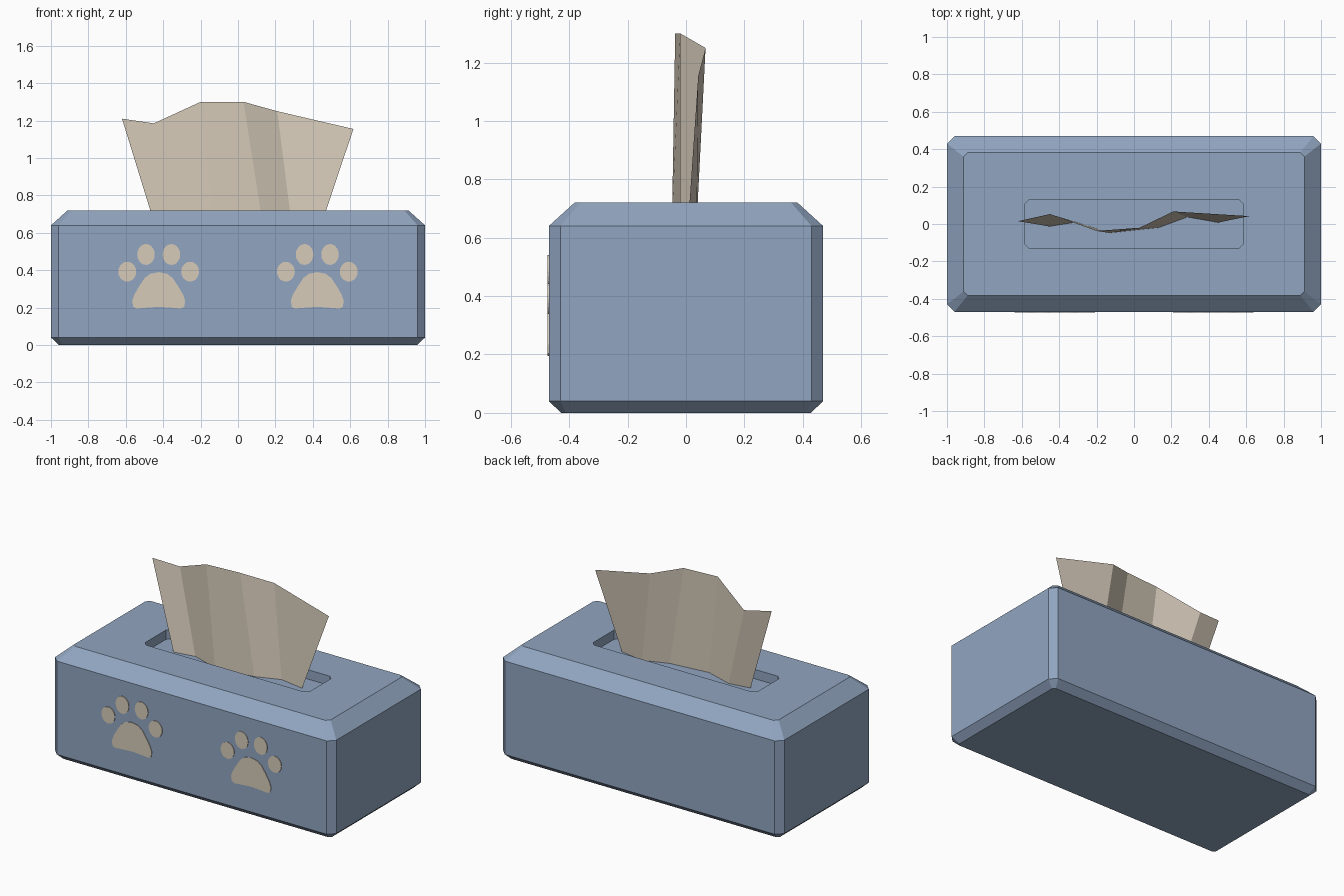
import bpy, bmesh, math

if "Cube" in bpy.data.objects:
    bpy.data.objects.remove(bpy.data.objects["Cube"])


def material(name, rgb):
    m = bpy.data.materials.new(name)
    m.diffuse_color = (*rgb, 1)
    m.use_nodes = True
    m.node_tree.nodes["Principled BSDF"].inputs["Base Color"].default_value = m.diffuse_color
    return m


BLUE = material("dusty blue", (0.283, 0.376, 0.527))
CREAM = material("warm cream", (0.672, 0.597, 0.491))


def finish(bm, name, mat, recalc=True):
    if recalc:
        bmesh.ops.recalc_face_normals(bm, faces=bm.faces[:])
    me = bpy.data.meshes.new(name)
    bm.to_mesh(me)
    bm.free()
    me.materials.append(mat)
    ob = bpy.data.objects.new(name, me)
    bpy.context.collection.objects.link(ob)
    return ob


def octagon(bm, hx, hy, cut, z):
    """Rectangle ring with clipped corners."""
    pts = [(hx, -hy + cut), (hx, hy - cut), (hx - cut, hy), (-hx + cut, hy),
           (-hx, hy - cut), (-hx, -hy + cut), (-hx + cut, -hy), (hx - cut, -hy)]
    return [bm.verts.new((x, y, z)) for x, y in pts]


# Box: stacked rings from the base, over the chamfers, into the shallow slot
bm = bmesh.new()
rings = [octagon(bm, *r) for r in (
    (0.957, 0.427, 0.015, 0.0),
    (1.0, 0.47, 0.04, 0.04),
    (1.0, 0.47, 0.04, 0.64),
    (0.911, 0.382, 0.022, 0.72),
    (0.586, 0.131, 0.025, 0.72),
    (0.586, 0.131, 0.025, 0.66))]
bm.faces.new(rings[0][::-1])
bm.faces.new(rings[-1])
for a, b in zip(rings, rings[1:]):
    for i in range(8):
        j = (i + 1) % 8
        bm.faces.new((a[i], a[j], b[j], b[i]))
finish(bm, "tissue_box", BLUE)

# Tissue: pleated sheet flaring upward from the slot floor
top = [(-0.62, 0.015, 1.21), (-0.45, 0.053, 1.185), (-0.2, -0.037, 1.3),
       (0.03, -0.02, 1.3), (0.21, 0.067, 1.25), (0.617, 0.042, 1.155)]
low = [(-0.45, -0.013), (-0.31, 0.01), (-0.13, -0.048),
       (0.13, -0.02), (0.285, 0.037), (0.45, 0.008)]
bm = bmesh.new()
tv = [bm.verts.new(p) for p in top]
lv = [bm.verts.new((x, y, 0.658)) for x, y in low]
for i in range(5):
    bm.faces.new((lv[i], lv[i + 1], tv[i + 1], tv[i]))
finish(bm, "tissue_sheet", CREAM, recalc=False)


# Paw prints: thin plates on the front face
def plate(bm, pts):
    front = [bm.verts.new((x, -0.474, z)) for x, z in pts]
    back = [bm.verts.new((x, -0.469, z)) for x, z in pts]
    bm.faces.new(front)
    bm.faces.new(back[::-1])
    for i in range(len(pts)):
        j = (i + 1) % len(pts)
        bm.faces.new((front[i], back[i], back[j], front[j]))


def ellipse(cx, cz, rx, rz, n=20):
    return [(cx + rx * math.cos(2 * math.pi * i / n),
             cz + rz * math.sin(2 * math.pi * i / n)) for i in range(n)]


half_pad = [(0, 0.204), (0.06, 0.2), (0.118, 0.195), (0.136, 0.204), (0.142, 0.235),
            (0.13, 0.27), (0.105, 0.313), (0.075, 0.358), (0.045, 0.381), (0, 0.39)]
for side, cx in (("left", -0.424), ("right", 0.424)):
    bm = bmesh.new()
    plate(bm, [(cx + x, z) for x, z in half_pad]
          + [(cx - x, z) for x, z in half_pad[-2:0:-1]])
    for s in (-1, 1):
        plate(bm, ellipse(cx + s * 0.168, 0.392, 0.048, 0.053))
        plate(bm, ellipse(cx + s * 0.068, 0.484, 0.047, 0.056))
    finish(bm, "paw_print_" + side, CREAM)
